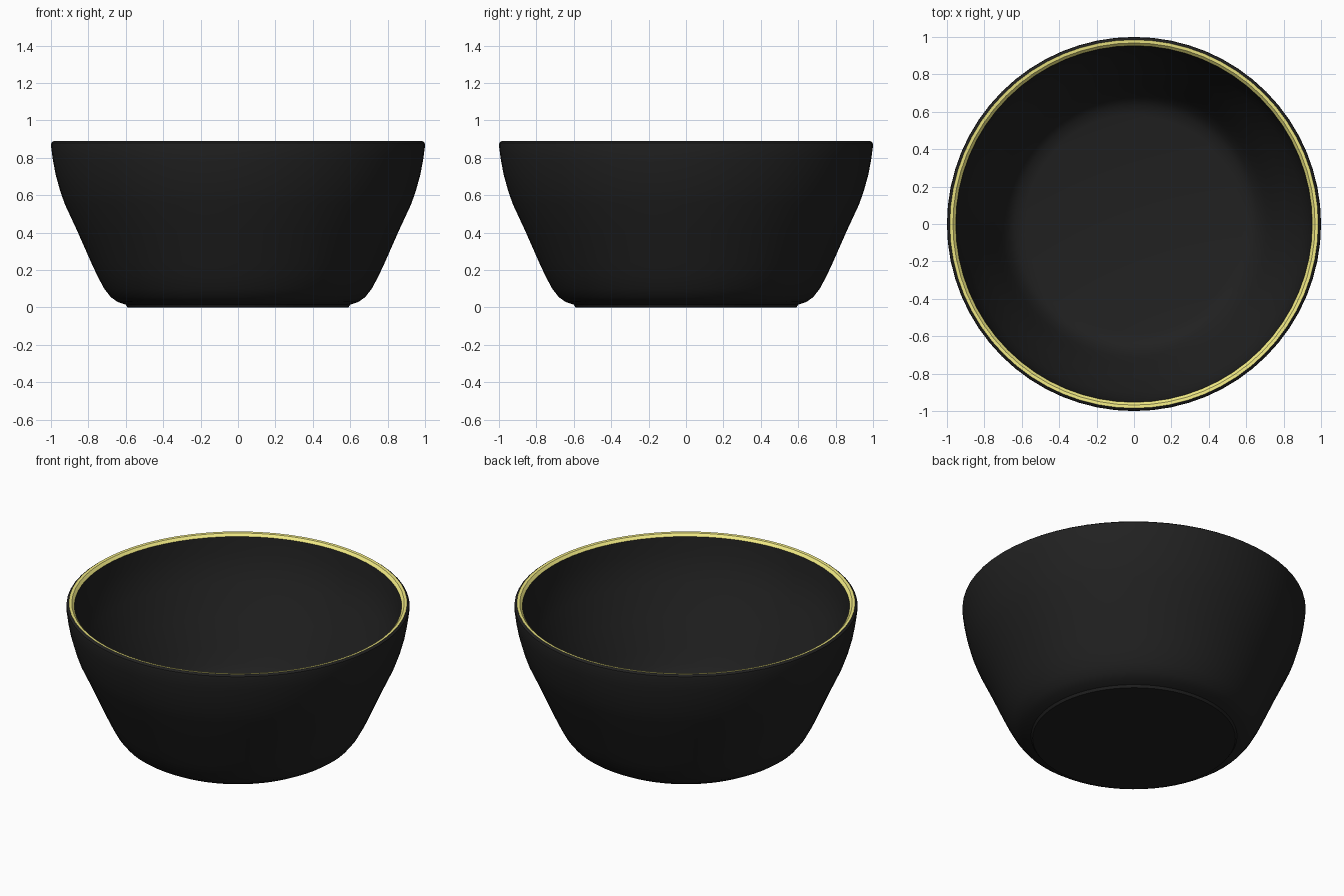
import bpy, bmesh
from math import cos, sin, pi, radians

if "Cube" in bpy.data.objects:
    bpy.data.objects.remove(bpy.data.objects["Cube"])

SEGMENTS = 64


def material(name, color):
    mat = bpy.data.materials.new(name)
    mat.diffuse_color = (*color, 1)
    mat.use_nodes = True
    mat.node_tree.nodes["Principled BSDF"].inputs["Base Color"].default_value = mat.diffuse_color
    return mat


def lathe(name, profile, mat):
    """Revolve (radius, height) points around z; radius 0 makes a pole."""
    bm = bmesh.new()
    rings = []
    for r, z in profile:
        n = SEGMENTS if r > 0 else 1
        rings.append([bm.verts.new((r * cos(2 * pi * i / SEGMENTS),
                                    r * sin(2 * pi * i / SEGMENTS), z)) for i in range(n)])
    for a, b in zip(rings, rings[1:]):
        for i in range(SEGMENTS):
            j = (i + 1) % SEGMENTS
            if len(a) == 1:
                bm.faces.new((a[0], b[j], b[i]))
            elif len(b) == 1:
                bm.faces.new((a[i], a[j], b[0]))
            else:
                bm.faces.new((a[i], a[j], b[j], b[i]))
    mesh = bpy.data.meshes.new(name)
    bm.to_mesh(mesh)
    bm.free()
    mesh.materials.append(mat)
    obj = bpy.data.objects.new(name, mesh)
    bpy.context.collection.objects.link(obj)
    bpy.ops.object.select_all(action='DESELECT')
    obj.select_set(True)
    bpy.context.view_layer.objects.active = obj
    bpy.ops.object.shade_smooth_by_angle(angle=radians(35))
    return obj


black = material("black_glaze", (0.015, 0.015, 0.015))
yellow = material("yellow_glaze", (0.87, 0.81, 0.23))

# Outside of the bowl, from the foot up to the rounded lip
lathe("bowl_outside", [
    (0, 0), (0.59, 0), (0.60, 0.015), (0.645, 0.03), (0.68, 0.055), (0.715, 0.10),
    (0.75, 0.165), (0.785, 0.24), (0.86, 0.41), (0.925, 0.55), (0.95, 0.62),
    (0.975, 0.71), (0.99, 0.79), (1.0, 0.865), (0.998, 0.88), (0.985, 0.89),
], black)

# Yellow band sloping inward along the rim
lathe("rim_band", [(0.985, 0.89), (0.968, 0.888), (0.953, 0.872)], yellow)

# Inside wall and floor of the bowl
lathe("bowl_inside", [
    (0.953, 0.872), (0.945, 0.78), (0.93, 0.70), (0.90, 0.60), (0.82, 0.42),
    (0.745, 0.25), (0.71, 0.17), (0.675, 0.11), (0.635, 0.075), (0.58, 0.06), (0, 0.05),
], black)
